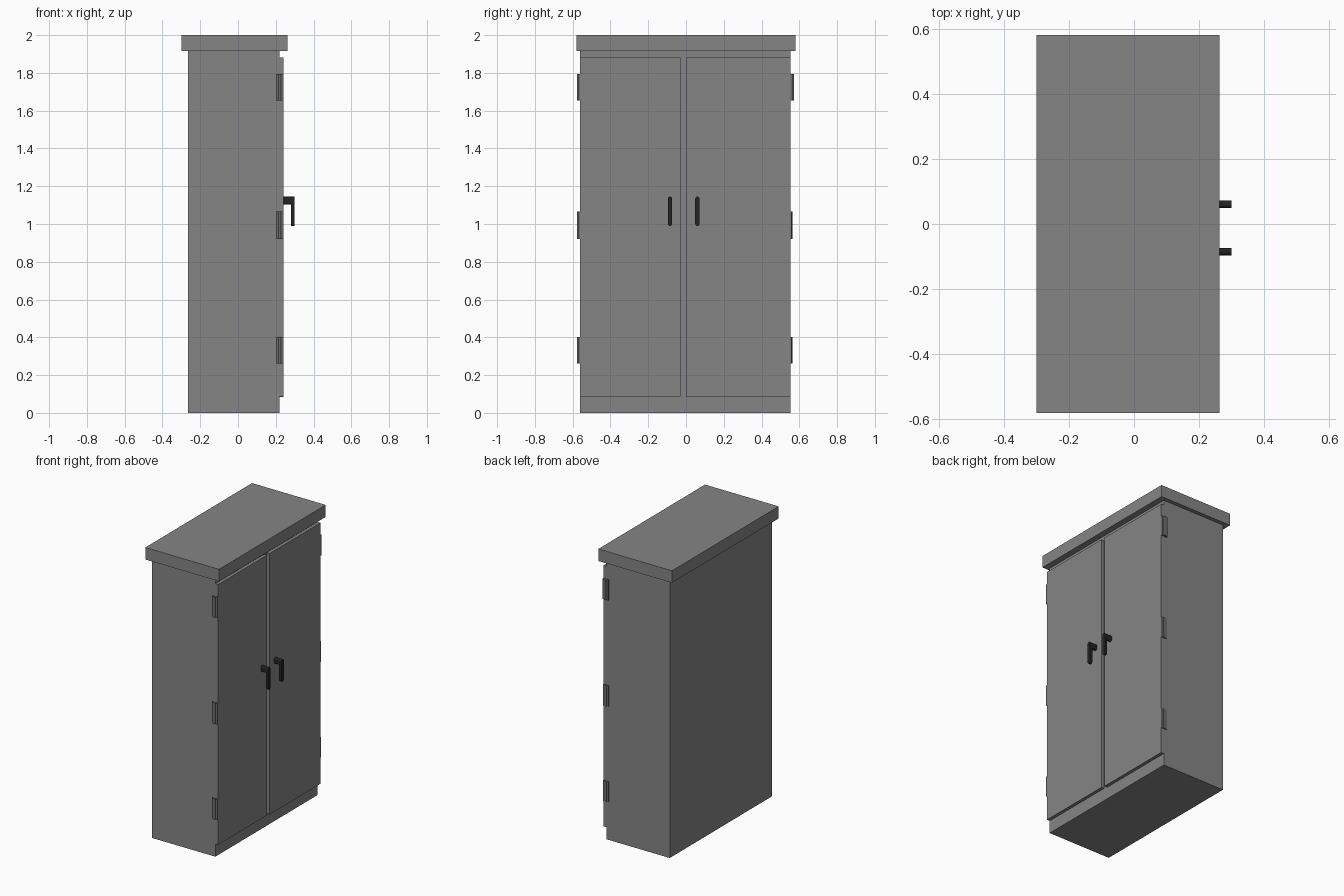
import bpy, bmesh, math

if "Cube" in bpy.data.objects:
    bpy.data.objects.remove(bpy.data.objects["Cube"])


def material(name, rgb):
    m = bpy.data.materials.new(name)
    m.diffuse_color = (*rgb, 1)
    m.use_nodes = True
    m.node_tree.nodes["Principled BSDF"].inputs["Base Color"].default_value = m.diffuse_color
    return m


GREY = material("cabinet grey", (0.235, 0.235, 0.24))
STEEL = material("hinge grey", (0.15, 0.15, 0.15))
BLACK = material("handle black", (0.017, 0.017, 0.018))


def finish(bm, name, mat):
    bmesh.ops.recalc_face_normals(bm, faces=bm.faces)
    me = bpy.data.meshes.new(name)
    bm.to_mesh(me)
    bm.free()
    me.materials.append(mat)
    ob = bpy.data.objects.new(name, me)
    bpy.context.collection.objects.link(ob)
    return ob


def add_box(bm, x0, x1, y0, y1, z0, z1):
    verts = bmesh.ops.create_cube(bm, size=1)["verts"]
    for v in verts:
        v.co.x = x1 if v.co.x > 0 else x0
        v.co.y = y1 if v.co.y > 0 else y0
        v.co.z = z1 if v.co.z > 0 else z0


def box(name, mat, *extent):
    bm = bmesh.new()
    add_box(bm, *extent)
    return finish(bm, name, mat)


def add_pill(bm, x0, x1, yc, width, z0, z1, seg=8):
    """Upright rounded-end bar outline in y/z, extruded along x."""
    r = width / 2
    pts = [(yc + r * math.cos(a), z1 - r + r * math.sin(a))
           for a in (math.pi * i / seg for i in range(seg + 1))]
    pts += [(yc + r * math.cos(a), z0 + r + r * math.sin(a))
            for a in (math.pi + math.pi * i / seg for i in range(seg + 1))]
    face = bm.faces.new([bm.verts.new((x0, y, z)) for y, z in pts])
    ext = bmesh.ops.extrude_face_region(bm, geom=[face], use_keep_orig=True)["geom"]
    for v in ext:
        if isinstance(v, bmesh.types.BMVert):
            v.co.x = x1


# Carcass, overhanging top and the two doors
box("cabinet_body", GREY, -0.264, 0.22, -0.561, 0.554, 0, 1.93)
box("cabinet_top", GREY, -0.30, 0.262, -0.581, 0.581, 1.917, 2.0)
box("left_door", GREY, 0.21, 0.242, -0.561, -0.03, 0.088, 1.882)
box("right_door", GREY, 0.21, 0.242, 0.0, 0.554, 0.083, 1.882)

# Lever handles
for name, yc in (("left_handle", -0.085), ("right_handle", 0.06)):
    bm = bmesh.new()
    add_pill(bm, 0.242, 0.285, yc, 0.023, 1.102, 1.145)
    add_pill(bm, 0.28, 0.299, yc, 0.023, 0.99, 1.145)
    finish(bm, name, BLACK)

# Hinges: two leaves and a round knuckle on each outer side
HEIGHTS = {"lower": (0.262, 0.403), "middle": (0.92, 1.065), "upper": (1.655, 1.795)}
for level, (z0, z1) in HEIGHTS.items():
    proud = 0.018 if level == "upper" else 0.009
    for side, y, out in (("left", -0.561, -0.016), ("right", 0.554, proud)):
        bm = bmesh.new()
        leaf = sorted((y, y + out * 0.6))
        add_box(bm, 0.20, 0.219, *leaf, z0, z1)
        add_box(bm, 0.223, 0.242, *leaf, z0, z1)
        pin = bmesh.ops.create_cone(bm, cap_ends=True, segments=12, radius1=0.007,
                                    radius2=0.007, depth=z1 - z0)["verts"]
        s = math.copysign(0.007, out)
        bmesh.ops.translate(bm, verts=pin, vec=(0.221, y + out - s, (z0 + z1) / 2))
        finish(bm, f"{side}_{level}_hinge", STEEL)
